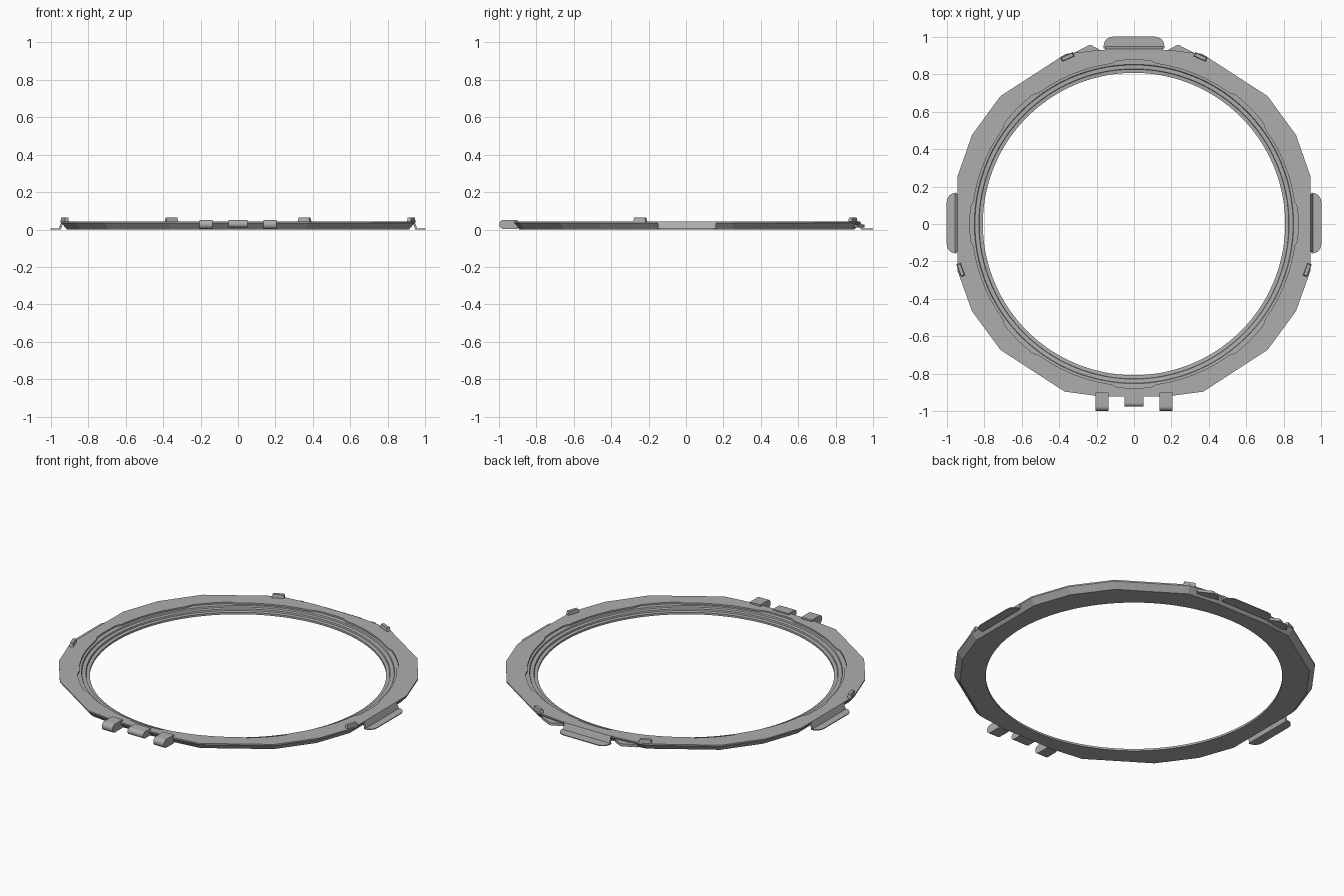
import bpy, bmesh, math
from mathutils import Matrix, Vector

cube = bpy.data.objects.get("Cube")
if cube:
    bpy.data.objects.remove(cube, do_unlink=True)

grey = bpy.data.materials.new("plain grey")
grey.use_nodes = True
tone = (0.42, 0.42, 0.42, 1)
grey.diffuse_color = tone
grey.node_tree.nodes["Principled BSDF"].inputs["Base Color"].default_value = tone


def finish(name, bm, smooth=True):
    bmesh.ops.recalc_face_normals(bm, faces=bm.faces)
    mesh = bpy.data.meshes.new(name)
    bm.to_mesh(mesh)
    bm.free()
    mesh.materials.append(grey)
    obj = bpy.data.objects.new(name, mesh)
    bpy.context.collection.objects.link(obj)
    if smooth:
        bpy.ops.object.select_all(action='DESELECT')
        obj.select_set(True)
        bpy.context.view_layer.objects.active = obj
        bpy.ops.object.shade_smooth_by_angle(angle=math.radians(25))
    return obj


def prism(name, points, depth, matrix):
    """Extrude a flat outline along local z, then place it."""
    bm = bmesh.new()
    face = bm.faces.new([bm.verts.new((x, y, 0)) for x, y in points])
    ext = bmesh.ops.extrude_face_region(bm, geom=[face])
    verts = [v for v in ext["geom"] if isinstance(v, bmesh.types.BMVert)]
    bmesh.ops.translate(bm, verts=verts, vec=(0, 0, depth))
    bm.transform(matrix)
    return finish(name, bm)


def arc(cx, cy, r, start, end, n=8):
    return [(cx + r * math.cos(math.radians(start + (end - start) * i / n)),
             cy + r * math.sin(math.radians(start + (end - start) * i / n)))
            for i in range(n + 1)]


# Faceted outer outline, mirrored left to right
half = [(0.18, -0.92), (0.37, -0.895), (0.713, -0.672), (0.865, -0.465),
        (0.942, -0.25), (0.942, 0.255), (0.865, 0.475), (0.713, 0.683),
        (0.365, 0.908), (0.18, 0.93)]
outline = half + [(-x, y) for x, y in reversed(half)]


def outer_radius(a):
    d = Vector((math.cos(a), math.sin(a)))
    for i, p in enumerate(outline):
        p, q = Vector(p), Vector(outline[(i + 1) % len(outline)])
        e = q - p
        den = d.cross(e)
        if abs(den) < 1e-9:
            continue
        t, s = p.cross(e) / den, p.cross(d) / den
        if t > 0 and -1e-6 <= s <= 1 + 1e-6:
            return t
    return 0.94


# Main ring: stepped inner seat, shallow rim notches, undercut outer wall
full = 2 * math.pi
angles = {round(i * full / 180, 5) for i in range(180)}
angles |= {round(math.atan2(y, x) % full, 5) for x, y in outline}
bm = bmesh.new()
rings = []
for a in sorted(angles):
    R = outer_radius(a)
    turn = math.degrees(a) % 45
    rim = 0.876 if min(turn, 45 - turn) < 7.1 else 0.864
    section = [(R, 0.042), (R, 0.034), (R - 0.03, 0), (0.807, 0),
               (0.807, 0.012), (0.826, 0.014), (0.828, 0.023),
               (0.849, 0.024), (0.852, 0.032), (rim, 0.033), (rim, 0.042)]
    rings.append([bm.verts.new((r * math.cos(a), r * math.sin(a), z))
                  for r, z in section])
for i, a in enumerate(rings):
    b = rings[(i + 1) % len(rings)]
    for j in range(len(a)):
        k = (j + 1) % len(a)
        bm.faces.new((a[j], b[j], b[k], a[k]))
finish("ring_frame", bm, smooth=False)

# Thin rounded tabs, each joined to the ring by a sloping web
for name, turn, edge in (("left_tab", 0, 0.942), ("right_tab", 180, 0.942),
                         ("back_tab", 90, 0.932)):
    place = Matrix.Rotation(math.radians(turn), 4, 'Z')
    if turn != 90:
        place = Matrix.Translation((0, 0.005, 0)) @ place
    w, c = 0.162, 0.05
    plate = [(edge + 0.005, -w)] + arc(1 - c, -w + c, c, -90, 0)
    plate += arc(1 - c, w - c, c, 0, 90) + [(edge + 0.005, w)]
    prism(name, plate, 0.005, place)
    web = [(edge + 0.003, 0), (edge + 0.016, 0), (edge + 0.014, 0.006),
           (edge + 0.001, 0.042), (edge - 0.008, 0.042), (edge - 0.008, 0.034)]
    upright = Matrix.Rotation(math.pi / 2, 4, 'X')
    prism(name + "_web", web, 0.31,
          place @ Matrix.Translation((0, 0.155, 0)) @ upright)

# Hinge knuckles: rounded section in the y-z plane, extruded along x
along_x = Matrix(((0, 0, 1, 0), (1, 0, 0, 0), (0, 1, 0, 0), (0, 0, 0, 1)))


def knuckle(name, x, width, cy, cz, r, back):
    section = [(back, cz - r)] + arc(cy, cz, r, 270, 90, 14) + [(back, cz + r)]
    return prism(name, section, width,
                 Matrix.Translation((x - width / 2, 0, 0)) @ along_x)


for side, x in (("left", 0.171), ("right", -0.171)):
    lug = knuckle(side + "_hinge_knuckle", x, 0.07, -0.973, 0.027, 0.025, -0.9)
    cutter = prism(side + "_pin_cutter", arc(0, 0, 0.011, 0, 337.5, 15), 0.2,
                   Matrix.Translation((x - 0.1, -0.973, 0.027)) @ along_x)
    cutter.hide_render = True
    cutter.hide_viewport = True
    cut = lug.modifiers.new("pin hole", 'BOOLEAN')
    cut.operation = 'DIFFERENCE'
    cut.solver = 'EXACT'
    cut.object = cutter
    bpy.context.view_layer.objects.active = lug
    bpy.ops.object.modifier_apply(modifier=cut.name)
    bpy.data.objects.remove(cutter, do_unlink=True)
knuckle("centre_hinge_knuckle", 0, 0.104, -0.955, 0.03, 0.02, -0.9)

# Small ears beside the back tab
for side, s in (("left", 1), ("right", -1)):
    ear = [(0.17, 0.92), (0.19, 0.935)] + arc(0.235, 0.93, 0.025, 130, 50, 6)
    ear += [(0.32, 0.915), (0.3, 0.89)]
    prism(side + "_back_ear", [(s * x, y) for x, y in ear], 0.016,
          Matrix.Translation((0, 0, 0.012)))

# Raised nubs on the top face
for side, s in (("left", 1), ("right", -1)):
    for end, x, y, tilt in (("back", 0.355, 0.892, -24), ("front", 0.925, -0.245, 70)):
        bm = bmesh.new()
        bmesh.ops.create_cube(bm, size=1)
        for v in bm.verts:
            if v.co.z > 0:
                v.co.x *= 0.85
                v.co.y *= 0.75
        bm.transform(Matrix.Translation((s * x, y, 0.05))
                     @ Matrix.Rotation(math.radians(s * tilt), 4, 'Z')
                     @ Matrix.Diagonal((0.072, 0.024, 0.026, 1)))
        finish(side + "_" + end + "_nub", bm, smooth=False)
